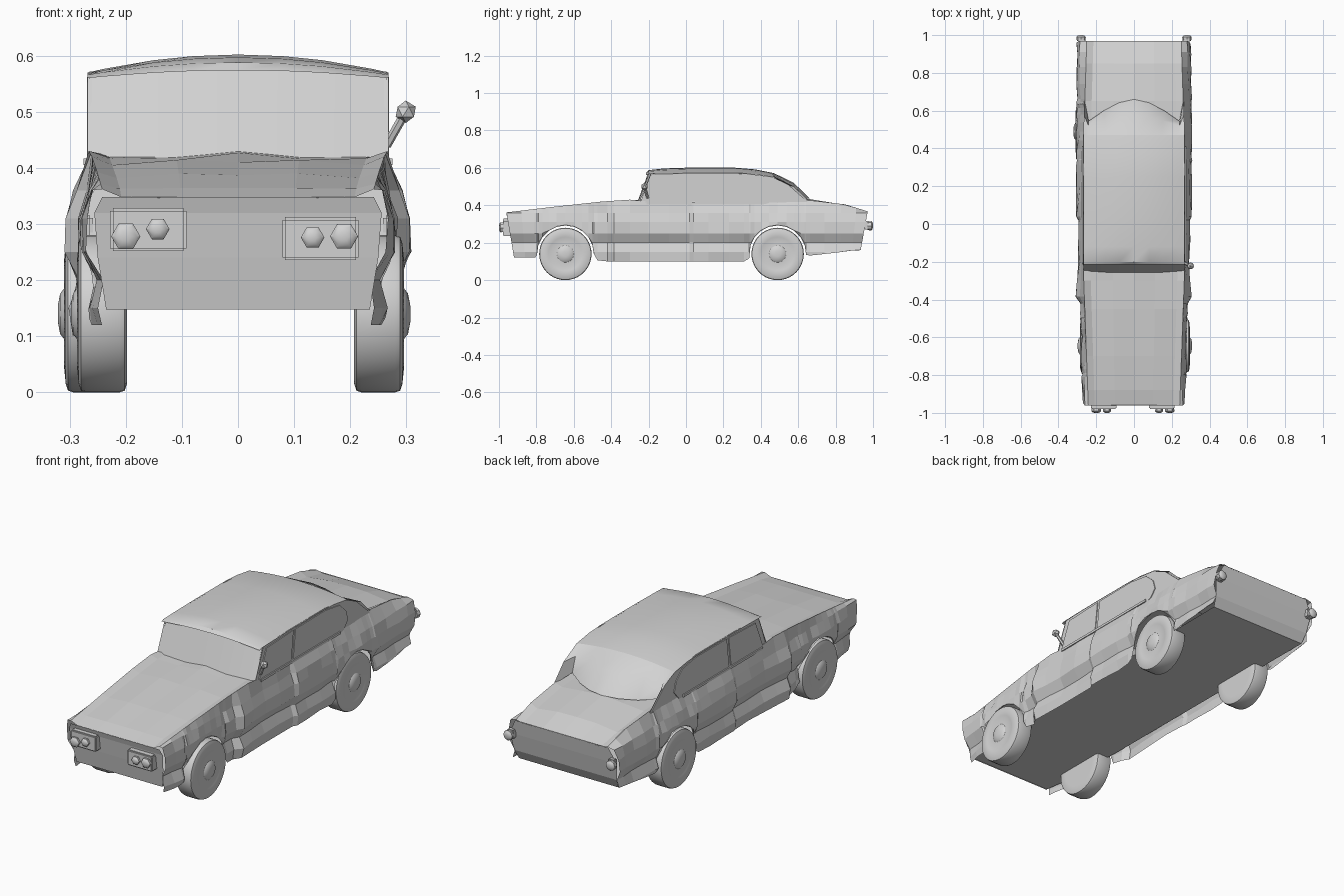
import bpy, bmesh, math, random
from mathutils import Vector, Matrix

random.seed(4)
if "Cube" in bpy.data.objects:
    bpy.data.objects.remove(bpy.data.objects["Cube"])

paint = bpy.data.materials.new("plain grey")
paint.use_nodes = True
grey = (0.65, 0.65, 0.65, 1)
paint.diffuse_color = grey
paint.node_tree.nodes["Principled BSDF"].inputs["Base Color"].default_value = grey


def finish(name, bm, facing=None, smooth=False):
    """Turn a bmesh into an object; open skins face the given direction."""
    bmesh.ops.recalc_face_normals(bm, faces=bm.faces)
    if facing:
        total = sum((f.normal * f.calc_area() for f in bm.faces), Vector())
        if total.dot(Vector(facing)) < 0:
            bmesh.ops.reverse_faces(bm, faces=bm.faces)
    mesh = bpy.data.meshes.new(name)
    bm.to_mesh(mesh)
    bm.free()
    mesh.materials.append(paint)
    obj = bpy.data.objects.new(name, mesh)
    bpy.context.collection.objects.link(obj)
    if smooth:
        bpy.ops.object.select_all(action='DESELECT')
        obj.select_set(True)
        bpy.context.view_layer.objects.active = obj
        bpy.ops.object.shade_smooth_by_angle(angle=math.radians(35))
    return obj


def skin(name, rows, facing, smooth=False):
    bm = bmesh.new()
    grid = [[bm.verts.new(p) for p in row] for row in rows]
    for a, b in zip(grid, grid[1:]):
        for i in range(len(a) - 1):
            bm.faces.new((a[i], a[i + 1], b[i + 1], b[i]))
    return finish(name, bm, facing, smooth)


def plate(name, outline, x, thick, side):
    """Flat side panel from a (y, z) outline."""
    bm = bmesh.new()
    face = bm.faces.new([bm.verts.new((side * x, y, z)) for y, z in outline])
    ext = bmesh.ops.extrude_face_region(bm, geom=[face])
    moved = [v for v in ext["geom"] if isinstance(v, bmesh.types.BMVert)]
    bmesh.ops.translate(bm, verts=moved, vec=(side * thick, 0, 0))
    return finish(name, bm)


def lathe(name, profile, sides, matrix, smooth=True):
    """Spin (distance, radius) points about local x."""
    bm = bmesh.new()
    rings = []
    for d, r in profile:
        rings.append([bm.verts.new((d, r * math.cos(t), r * math.sin(t)))
                      for t in (math.tau * i / sides for i in range(sides))])
    for a, b in zip(rings, rings[1:]):
        for i in range(sides):
            j = (i + 1) % sides
            bm.faces.new((a[i], a[j], b[j], b[i]))
    bm.faces.new(rings[0])
    bm.faces.new(rings[-1])
    bm.transform(matrix)
    return finish(name, bm, smooth=smooth)


def box(name, size, loc, bevel=0):
    bm = bmesh.new()
    bmesh.ops.create_cube(bm, size=1, matrix=Matrix.Translation(loc) @ Matrix.Diagonal((*size, 1)))
    if bevel:
        bmesh.ops.bevel(bm, geom=bm.edges[:], offset=bevel, segments=2, affect='EDGES')
    return finish(name, bm)


def lerp(table, t):
    """Piecewise linear lookup in a table of pairs."""
    if t <= table[0][0]:
        return table[0][1]
    for (a, u), (b, v) in zip(table, table[1:]):
        if t <= b:
            return u + (v - u) * (t - a) / (b - a)
    return table[-1][1]


# Lower side skins with wheel arches
axles = {"front": -0.645, "rear": 0.49}
belt = [(-0.96, 0.362), (-0.7, 0.393), (-0.45, 0.42), (-0.3, 0.43), (-0.2, 0.42), (0.5, 0.42), (0.65, 0.428),
        (0.85, 0.405), (0.97, 0.368)]
edge_x = [(-0.96, 0.242), (-0.6, 0.255), (-0.25, 0.268), (0.6, 0.262), (0.97, 0.25)]
hem = [(-0.94, 0.12), (-0.81, 0.12), (-0.79, 0.14), (-0.49, 0.14), (-0.47, 0.1), (0.33, 0.1),
       (0.35, 0.14), (0.635, 0.14), (0.65, 0.13), (0.93, 0.16)]
width = [(0.1, 0.282), (0.15, 0.288), (0.2, 0.272), (0.25, 0.296), (0.31, 0.294), (0.35, 0.279), (0.385, 0.281), (0.43, 0.268)]
flare = [(-0.96, -0.02), (-0.64, -0.018), (-0.42, -0.012), (-0.385, 0.009), (-0.2, -0.002), (0.02, -0.002),
         (0.04, 0.01), (0.97, 0.006)]


def lower_edge(y):
    z = lerp(hem, y)
    for c in axles.values():
        if abs(y - c) < 0.152:
            z = max(z, 0.14 + math.sqrt(0.152 ** 2 - (y - c) ** 2))
    return z


stations = [-0.96, -0.88, -0.81]
for c, after in ((axles["front"], [-0.42, -0.385, -0.3, -0.2, -0.09, 0.02, 0.04, 0.12, 0.23, 0.31]),
                 (axles["rear"], [0.74, 0.83, 0.91, 0.97])):
    stations += [c - 0.152 * math.cos(math.pi * i / 10) for i in range(11)]
    stations += [c + 0.172] + after
levels = [0.15, 0.2, 0.25, 0.31, 0.36]
for side, label in ((1, "left"), (-1, "right")):
    rows = []
    for y in stations:
        low, top = lower_edge(y), lerp(belt, y)
        nose = max(0, -y - 0.75) / 0.21
        row = []
        for n, z in enumerate([low] + levels + [top]):
            z = min(max(z, low + 0.001 * n), top - 0.001 * (6 - n))
            x = lerp(width, z) + lerp(flare, y) + random.uniform(-0.005, 0.005)
            x -= 0.12 * max(0, 0.33 - z) * nose
            if n == 6:
                x = lerp(edge_x, y)
            # Nose and tail lean inward towards the bottom
            lean = max(0, 0.36 - z) * 0.18 * max(0, abs(y) - 0.8) / 0.17
            row.append((side * x, y - math.copysign(lean, y), z))
        rows.append(row)
    skin(label + "_body_side", rows, (side, 0, 0))

# Hood and boot lid
across = [-1, -0.86, -0.42, 0, 0.42, 0.86, 1]


def deck(name, table):
    rows = []
    for y, inner, mid, centre in table:
        edge = lerp(belt, y)
        heights = [edge, inner, mid, centre, mid, inner, edge]
        rows.append([(k * lerp(edge_x, y), y, z) for k, z in zip(across, heights)])
    skin(name, rows, (0, 0, 1))


deck("hood", [(-0.96, 0.348, 0.346, 0.346), (-0.88, 0.363, 0.364, 0.364), (-0.7, 0.382, 0.39, 0.387),
              (-0.45, 0.405, 0.414, 0.41), (-0.3, 0.417, 0.416, 0.427), (-0.2, 0.422, 0.422, 0.432)])
deck("boot_lid", [(0.46, 0.425, 0.425, 0.43), (0.65, 0.415, 0.425, 0.435), (0.85, 0.386, 0.4, 0.402),
                  (0.97, 0.36, 0.362, 0.362)])


# Nose and tail panels, floor
def end_panel(name, table, facing):
    skin(name, [[(k * w, y, z) for k in across] for w, y, z in table], facing)


end_panel("nose_panel", [(0.242, -0.96, 0.348), (0.256, -0.952, 0.32), (0.25, -0.94, 0.24), (0.235, -0.924, 0.148)], (0, -1, 0))
end_panel("tail_panel", [(0.255, 0.97, 0.364), (0.293, 0.958, 0.29), (0.28, 0.94, 0.2), (0.272, 0.915, 0.152)], (0, 1, 0))
end_panel("floor", [(0.235, -0.924, 0.152), (0.255, -0.8, 0.152), (0.265, -0.4, 0.152), (0.272, 0.915, 0.152)], (0, 0, -1))

# Roof with crowned cross-section, and both screens
roof_across = [-0.268, -0.24, -0.15, -0.08, 0, 0.08, 0.15, 0.24, 0.268]
crowning = [1 - (x / 0.268) ** 2 for x in roof_across]
roof_rows = []
for y, edge, crown in ((-0.215, 0.56, 0.574), (-0.2, 0.566, 0.588), (-0.12, 0.568, 0.597), (0.03, 0.57, 0.602),
                       (0.25, 0.57, 0.602), (0.37, 0.565, 0.592), (0.47, 0.55, 0.572)):
    roof_rows.append([(x, y, edge + (crown - edge) * c) for x, c in zip(roof_across, crowning)])
skin("roof", roof_rows, (0, 0, 1), smooth=True)
skin("windshield", [[(x, y - 0.012 * c, z + bow * c) for x, c in zip(roof_across, crowning)]
                    for y, z, bow in ((-0.25, 0.412, 0), (-0.187, 0.564, 0.018))], (0, -1, 0), smooth=True)
window_foot = [(0.262, 0.66, 0.42), (0.24, 0.545, 0.44), (0.16, 0.6, 0.432), (0.08, 0.642, 0.434), (0, 0.66, 0.437)]
foot = [(-x, y, z) for x, y, z in window_foot] + window_foot[-2::-1]
head = roof_rows[-1]
middle = [tuple((Vector(a) + Vector(b)) / 2 + Vector((0, 0.012, 0.015))) for a, b in zip(head, foot)]
skin("rear_window", [head, middle, foot], (0, 1, 0.5), smooth=True)

# Cabin sides, windows and belt ledges
wall = [(-0.25, 0.4), (-0.19, 0.565), (0, 0.572), (0.3, 0.572), (0.46, 0.552), (0.545, 0.512), (0.66, 0.41)]
front_glass = [(-0.225, 0.4), (-0.16, 0.552), (0.05, 0.56), (0.03, 0.4)]
rear_glass = [(0.045, 0.4), (0.065, 0.56), (0.3, 0.562), (0.41, 0.545), (0.46, 0.5), (0.475, 0.45), (0.44, 0.41), (0.39, 0.4)]
for side, label in ((1, "left"), (-1, "right")):
    plate(label + "_cabin_side", wall, 0.26, 0.005, side)
    plate(label + "_front_window", front_glass, 0.264, 0.005, side)
    plate(label + "_rear_window", rear_glass, 0.264, 0.005, side)
    box(label + "_belt_ledge", (0.022, 0.62, 0.012), (side * 0.264, 0.1, 0.411))

# Wheels with tyre, flat rim and shallow hub cap
tyre = [(-0.043, 0.1), (-0.043, 0.125), (-0.039, 0.137), (-0.03, 0.14), (0.03, 0.14), (0.039, 0.137), (0.043, 0.125),
        (0.046, 0.095), (0.044, 0.09), (0.046, 0.045), (0.053, 0.036), (0.057, 0.015)]
track = {"front_left": 0.25, "front_right": -0.241, "rear_left": 0.25, "rear_right": -0.264}
for place, x in track.items():
    y = axles[place.split("_")[0]]
    matrix = Matrix.Translation((x, y, 0.14)) @ Matrix.Diagonal((math.copysign(1, x), 1, 1, 1))
    lathe(place + "_wheel", tyre, 40, matrix)

# Headlamp clusters with six-sided bulbs
face_front = Matrix.Rotation(-math.pi / 2, 4, 'Z')
bulb = [(0, 0.9), (0.022, 1), (0.028, 0.75), (0.031, 0.35)]
for label, mid, z, lamps in (("right", -0.16, 0.29, ((-0.2, 0.278, 0.026), (-0.143, 0.291, 0.021))),
                             ("left", 0.147, 0.274, ((0.133, 0.276, 0.021), (0.189, 0.278, 0.025)))):
    box(label + "_headlamp_plate", (0.136, 0.045, 0.077), (mid, -0.957, z), 0.005)
    for n, (x, h, r) in enumerate(lamps):
        matrix = Matrix.Translation((x, -0.969, h)) @ face_front
        lathe(f"{label}_headlamp_{n + 1}", [(d, k * r) for d, k in bulb], 6, matrix)

# Tail lamps
for side, label in ((1, "left"), (-1, "right")):
    box(label + "_tail_lamp_base", (0.035, 0.03, 0.045), (side * 0.276, 0.967, 0.293), 0.005)
    matrix = Matrix.Translation((side * 0.28, 0.97, 0.29)) @ face_front.inverted()
    lathe(label + "_tail_lamp", [(d * 0.95, k * 0.025) for d, k in bulb], 8, matrix)

# Door mirror on the left side only
start, end = Vector((0.265, -0.205, 0.44)), Vector((0.299, -0.222, 0.5))
aim = (end - start).to_track_quat('X', 'Z').to_matrix().to_4x4()
lathe("mirror_arm", [(0, 0.008), ((end - start).length, 0.008)], 6, Matrix.Translation(start) @ aim)
bm = bmesh.new()
bmesh.ops.create_icosphere(bm, subdivisions=1, radius=0.02, matrix=Matrix.Translation(end))
finish("mirror_head", bm)
